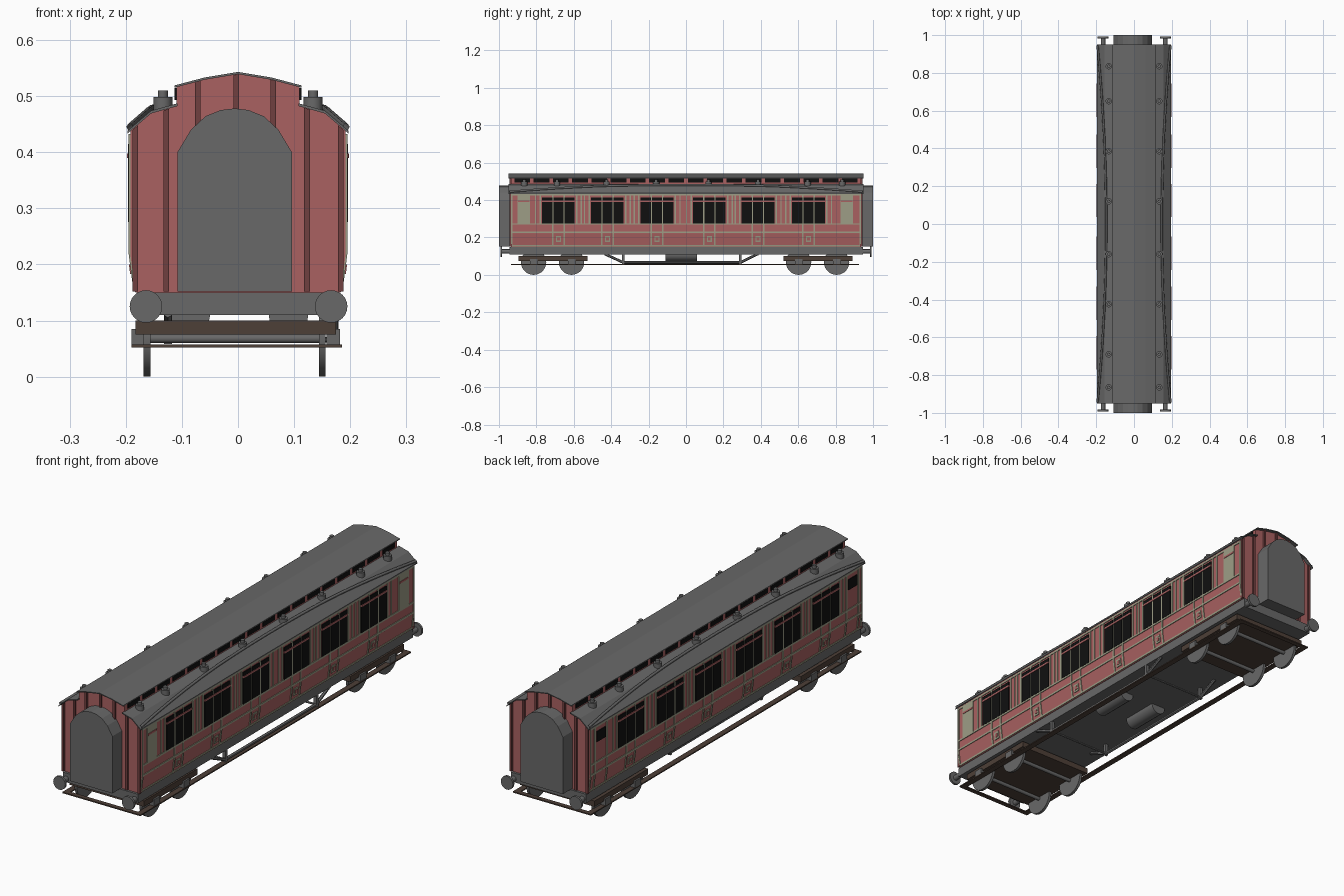
import bpy, bmesh, math
from mathutils import Vector, Matrix

old = bpy.data.objects.get("Cube")
if old:
    bpy.data.objects.remove(old)


def material(name, r, g, b):
    m = bpy.data.materials.new(name)
    m.use_nodes = True
    m.diffuse_color = (r, g, b, 1)
    m.node_tree.nodes["Principled BSDF"].inputs["Base Color"].default_value = (r, g, b, 1)
    return m


RED = material("carriage red", 0.40, 0.12, 0.12)
DARK_RED = material("rib dark red", 0.16, 0.05, 0.05)
CREAM = material("lining cream", 0.34, 0.34, 0.24)
BLACK = material("window black", 0.005, 0.005, 0.005)
GREY = material("roof grey", 0.14, 0.14, 0.14)
BROWN = material("bogie brown", 0.075, 0.05, 0.038)


class Part:
    """Collects simple solids into one object of one colour."""

    def __init__(self):
        self.bm = bmesh.new()

    def prism(self, outline, y0, y1):
        # extrude an x-z outline along y
        a = [self.bm.verts.new((x, y0, z)) for x, z in outline]
        b = [self.bm.verts.new((x, y1, z)) for x, z in outline]
        self.bm.faces.new(a)
        self.bm.faces.new(b[::-1])
        for i in range(len(a)):
            j = (i + 1) % len(a)
            self.bm.faces.new((a[i], b[i], b[j], a[j]))

    def box(self, x0, x1, y0, y1, z0, z1):
        self.prism([(x0, z0), (x1, z0), (x1, z1), (x0, z1)], y0, y1)

    def rod(self, p, q, r, sides=12, r2=None):
        p, q = Vector(p), Vector(q)
        turn = (q - p).to_track_quat('Z', 'Y').to_matrix().to_4x4()
        bmesh.ops.create_cone(self.bm, cap_ends=True, segments=sides, radius1=r,
                              radius2=r if r2 is None else r2, depth=(q - p).length,
                              matrix=Matrix.Translation((p + q) / 2) @ turn)

    def panel(self, s, y0, y1, z0, z1, off=0.003):
        # thin plate that follows the side wall
        zs = [z0] + ([WAIST] if z0 < WAIST < z1 else []) + [z1]
        outer = [(s * (half_width(z) + off), z) for z in zs]
        inner = [(s * (half_width(z) - 0.002), z) for z in reversed(zs)]
        self.prism(outer + inner, y0, y1)

    def finish(self, name, mat, smooth=False):
        bmesh.ops.recalc_face_normals(self.bm, faces=self.bm.faces)
        me = bpy.data.meshes.new(name)
        self.bm.to_mesh(me)
        self.bm.free()
        me.materials.append(mat)
        ob = bpy.data.objects.new(name, me)
        bpy.context.collection.objects.link(ob)
        if smooth:
            bpy.ops.object.select_all(action='DESELECT')
            ob.select_set(True)
            bpy.context.view_layer.objects.active = ob
            bpy.ops.object.shade_smooth_by_angle(angle=math.radians(35))
        return ob


WAIST = 0.22
END = 0.935


def half_width(z):
    return 0.192 - 0.009 * max(0, (WAIST - z) / 0.07)


def mirrored(half):
    return half + [(-x, z) for x, z in reversed(half) if x > 0]


def roof_z(x):
    pts = [(0, 0.543), (0.06, 0.533), (0.11, 0.52), (0.1101, 0.485), (0.155, 0.472), (0.2, 0.433)]
    for (xa, za), (xb, zb) in zip(pts, pts[1:]):
        if abs(x) <= xb:
            return za + (zb - za) * (abs(x) - xa) / (xb - xa)
    return pts[-1][1]


# body shell with clerestory
body = Part()
body.prism(mirrored([(0.183, 0.15), (0.192, WAIST), (0.192, 0.438), (0.155, 0.47), (0.11, 0.484),
                     (0.11, 0.518), (0.06, 0.531), (0, 0.541)]), -END, END)
body.finish("carriage_body", RED)

# roof sheets
roof = Part()
top = [(0.113, 0.519), (0.06, 0.533), (0, 0.543)]
top_sheet = mirrored(top)
roof.prism(top_sheet + [(x, z - 0.004) for x, z in reversed(top_sheet)], -0.95, 0.95)
for s in (-1, 1):
    low = [(0.108, 0.487), (0.155, 0.474), (0.197, 0.438)]
    roof.prism([(s * x, z) for x, z in low] + [(s * x, z - 0.005) for x, z in reversed(low)], -0.95, 0.95)
roof.finish("roof", GREY)

# arched rain strips
for s, name in ((1, "rain_strip_left"), (-1, "rain_strip_right")):
    cu = bpy.data.curves.new(name, 'CURVE')
    cu.dimensions = '3D'
    cu.bevel_depth = 0.006
    cu.bevel_resolution = 1
    sp = cu.splines.new('POLY')
    sp.points.add(16)
    for i, p in enumerate(sp.points):
        t = i / 8 - 1
        x = 0.147 + 0.046 * t * t
        p.co = (s * x, t * 0.945, roof_z(x) + 0.006, 1)
    cu.materials.append(GREY)
    bpy.context.collection.objects.link(bpy.data.objects.new(name, cu))

# roof ventilators
vents = Part()
for y in (-0.865, -0.69, -0.425, -0.16, 0.12, 0.385, 0.65, 0.835):
    for s in (-1, 1):
        vents.rod((s * 0.134, y, 0.465), (s * 0.134, y, 0.498), 0.017)
        vents.rod((s * 0.134, y, 0.498), (s * 0.134, y, 0.51), 0.009)
vents.finish("roof_ventilators", GREY, True)

# side lining, windows and doors
windows, lining, bars = Part(), Part(), Part()
centres = [-0.682, -0.42, -0.155, 0.125, 0.385, 0.655]
for s in (-1, 1):
    for z in (0.153, 0.224, 0.268, 0.424):
        lining.panel(s, -END, END, z, z + 0.008)
    for e in (-END, END - 0.008):
        lining.panel(s, e, e + 0.008, 0.153, 0.43)
    for c in centres:
        for k in (-1, 0, 1):
            windows.panel(s, c + k * 0.06 - 0.027, c + k * 0.06 + 0.027, 0.276, 0.415, 0.004)
        bars.panel(s, c - 0.088, c + 0.088, 0.39, 0.398, 0.006)
        for k in (-1, 1):
            lining.panel(s, c + k * 0.03 - 0.004, c + k * 0.03 + 0.004, 0.153, 0.424)
            lining.panel(s, c + k * 0.097 - 0.004, c + k * 0.097 + 0.004, 0.268, 0.424)
            lining.panel(s, c + k * 0.122 - 0.003, c + k * 0.122 + 0.003, 0.268, 0.424)
        # door badge panel
        lining.panel(s, c - 0.014, c + 0.014, 0.175, 0.208)
        bars.panel(s, c - 0.007, c + 0.007, 0.183, 0.2, 0.005)
    # end doors: pale blind on one side, small window on the other
    for y in (-0.867, 0.86):
        if s > 0:
            lining.panel(s, y - 0.034, y + 0.034, 0.276, 0.424)
            bars.panel(s, y - 0.03, y + 0.03, 0.39, 0.398, 0.005)
        else:
            windows.panel(s, y - 0.03, y + 0.03, 0.36, 0.405, 0.004)
            for k in (-0.042, 0.042):
                lining.panel(s, y + k - 0.004, y + k + 0.004, 0.153, 0.424)
    # clerestory lights
    for i in range(18):
        y = (i - 8.5) * 0.103
        windows.box(s * 0.108, s * 0.113, y - 0.042, y + 0.042, 0.493, 0.514)
windows.finish("windows", BLACK)
lining.finish("side_lining", CREAM)
bars.finish("window_bars", RED)

# end ribs and gangways
ribs, gangway = Part(), Part()
arch = [(0.102, 0.152), (0.102, 0.4), (0.078, 0.44), (0.052, 0.464), (0.025, 0.475), (0, 0.478)]
for e in (-1, 1):
    for x in (-0.183, -0.128, -0.072, -0.003, 0.063, 0.123, 0.183):
        zs = [roof_z(x - 0.005) - 0.004, roof_z(x + 0.005) - 0.004]
        ribs.prism([(x - 0.005, 0.152), (x + 0.005, 0.152), (x + 0.005, zs[1]), (x - 0.005, zs[0])],
                   e * 0.93, e * 0.943)
    gangway.prism([(x - 0.006, z) for x, z in mirrored(arch)], e * 0.93, e * 1.0)
ribs.finish("end_ribs", DARK_RED)
gangway.finish("gangway_connections", GREY)

# underframe, buffers, battery cylinders
frame, buffers = Part(), Part()
frame.box(-0.18, 0.18, -0.945, 0.945, 0.11, 0.15)
frame.finish("underframe", GREY)
for e in (-1, 1):
    for x in (-0.164, 0.166):
        buffers.rod((x, e * 0.94, 0.125), (x, e * 0.985, 0.125), 0.012)
        buffers.rod((x, e * 0.983, 0.125), (x, e * 0.993, 0.125), 0.029, 24)
buffers.finish("buffers", GREY, True)
tanks = Part()
for x in (-0.085, 0.09):
    tanks.rod((x, -0.11, 0.108), (x, 0.06, 0.108), 0.035, 16)
tanks.finish("battery_cylinders", GREY, True)

# truss rods
truss = Part()
for x in (-0.125, 0.172):
    path = [(x, -0.435, 0.112), (x, -0.335, 0.066), (x, 0.29, 0.066), (x, 0.385, 0.112)]
    for a, b in zip(path, path[1:]):
        truss.rod(a, b, 0.007, 6)
    for y in (-0.335, 0.29):
        truss.box(x - 0.007, x + 0.007, y - 0.006, y + 0.006, 0.058, 0.112)
for y in (-0.335, 0.29):
    truss.rod((-0.125, y, 0.066), (0.172, y, 0.066), 0.005, 6)
truss.finish("truss_rods", GREY)

# bogies, wheels and axle boxes
bogies, wheels, axle_boxes = Part(), Part(), Part()
for y0, y1, axles in ((-0.895, -0.527, (-0.815, -0.612)), (0.522, 0.89, (0.602, 0.805))):
    bogies.box(-0.183, 0.175, y0, y1, 0.075, 0.1)
    for y in axles:
        wheels.rod((-0.157, y, 0.068), (0.144, y, 0.068), 0.008)
        for x in (-0.162, 0.15):
            wheels.rod((x - 0.006, y, 0.068), (x + 0.006, y, 0.068), 0.068, 28)
        for x in (-0.178, 0.17):
            axle_boxes.box(x - 0.012, x + 0.012, y - 0.02, y + 0.02, 0.057, 0.085)
bogies.finish("bogie_frames", BROWN)
wheels.finish("wheels", GREY, True)
axle_boxes.finish("axle_boxes", GREY)

# footboard loop
steps = Part()
for x0, x1 in ((-0.19, -0.165), (0.16, 0.185)):
    steps.box(x0, x1, -0.935, 0.925, 0.052, 0.057)
for y0, y1 in ((-0.935, -0.915), (0.905, 0.925)):
    steps.box(-0.165, 0.16, y0, y1, 0.052, 0.057)
steps.finish("footboards", BROWN)
